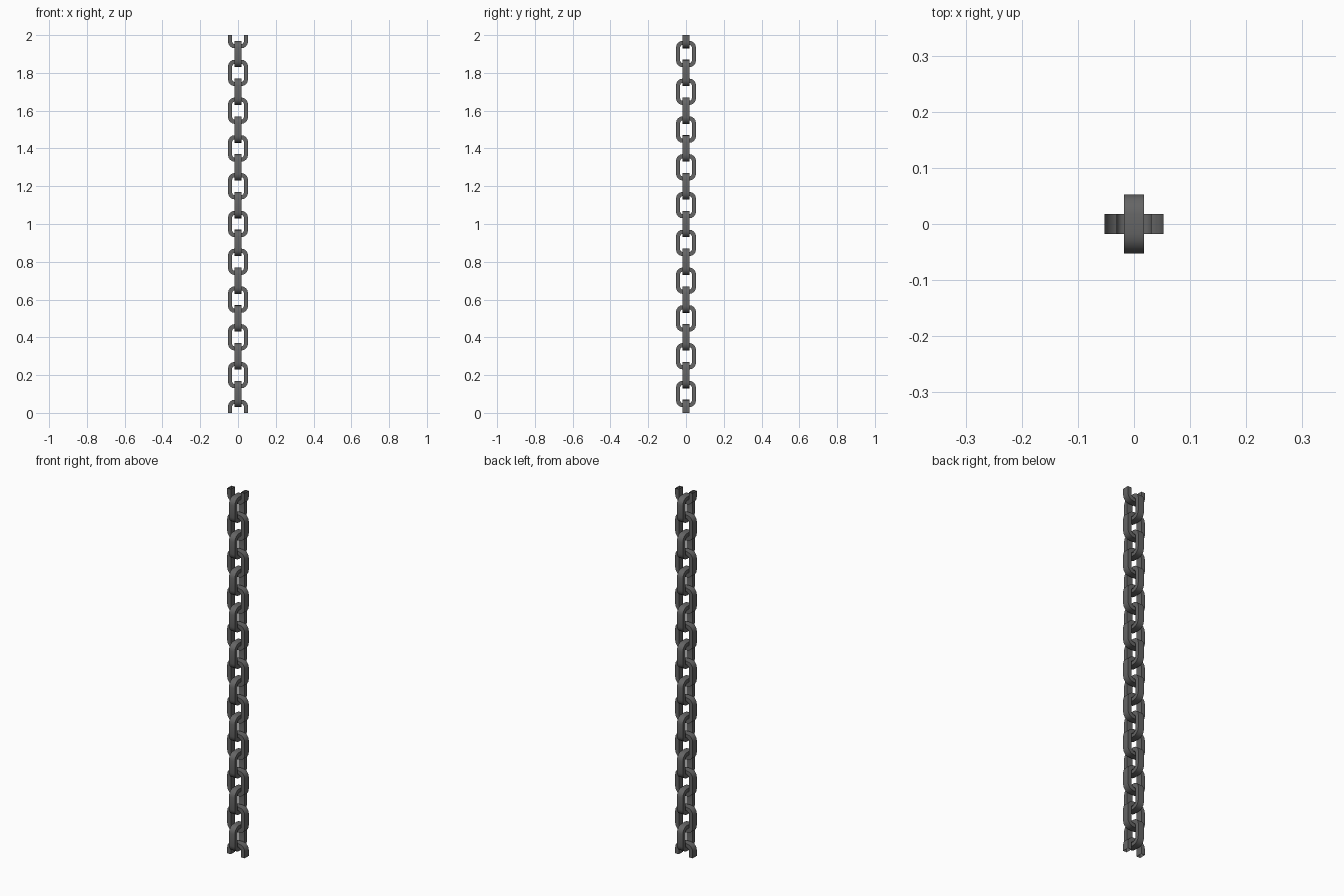
import bpy, bmesh
from math import sin, cos, pi
from mathutils import Vector

if "Cube" in bpy.data.objects:
    bpy.data.objects.remove(bpy.data.objects["Cube"])

PITCH = 0.1      # spacing between link centres
HALF_W = 0.053   # outer half width of a link
HALF_H = 0.07    # outer half height of a link
BAR = 0.022      # bar thickness in the plane of the link
DEPTH = 0.0175   # half depth of the bar
CORNER = 0.036   # outer corner radius

steel = bpy.data.materials.new("dark_steel")
steel.diffuse_color = (0.13, 0.13, 0.13, 1)
steel.use_nodes = True
steel.node_tree.nodes["Principled BSDF"].inputs["Base Color"].default_value = steel.diffuse_color


def link_outline(steps=4):
    """Rounded rectangle: corner centres with outward directions."""
    pts = []
    cx, cz = HALF_W - CORNER, HALF_H - CORNER
    for q, (sx, sz) in enumerate([(1, 1), (-1, 1), (-1, -1), (1, -1)]):
        for i in range(steps + 1):
            a = q * pi / 2 + i * pi / 2 / steps
            pts.append((Vector((sx * cx, sz * cz)), Vector((cos(a), sin(a)))))
    return pts


def make_link(name, z, turned):
    # Flat rectangular bar section: (radius, depth)
    r0, r1, d = CORNER - BAR, CORNER, DEPTH
    section = [(r1, -d), (r1, d), (r0, d), (r0, -d)]
    bm = bmesh.new()
    rings = []
    for c, n in link_outline():
        ring = []
        for r, y in section:
            p = c + n * r
            co = (-y, p.x, p.y + z) if turned else (p.x, y, p.y + z)
            ring.append(bm.verts.new(co))
        rings.append(ring)
    for i, ring in enumerate(rings):
        nxt = rings[(i + 1) % len(rings)]
        for j in range(len(section)):
            k = (j + 1) % len(section)
            bm.faces.new((ring[j], ring[k], nxt[k], nxt[j]))
    bmesh.ops.recalc_face_normals(bm, faces=bm.faces)
    # End links are cut open flat at the chain ends
    for height, up in ((0, -1), (2, 1)):
        if abs(z - height) < 0.05:
            bmesh.ops.bisect_plane(bm, geom=bm.verts[:] + bm.edges[:] + bm.faces[:],
                                   plane_co=(0, 0, height), plane_no=(0, 0, up),
                                   clear_outer=True)
    me = bpy.data.meshes.new(name)
    bm.to_mesh(me)
    bm.free()
    me.materials.append(steel)
    ob = bpy.data.objects.new(name, me)
    bpy.context.collection.objects.link(ob)
    bpy.context.view_layer.objects.active = ob
    ob.select_set(True)
    bpy.ops.object.shade_smooth_by_angle(angle=0.6)
    ob.select_set(False)


# Alternating links along the chain
for i in range(21):
    make_link(f"chain_link_{i:02d}", i * PITCH, i % 2 == 1)
